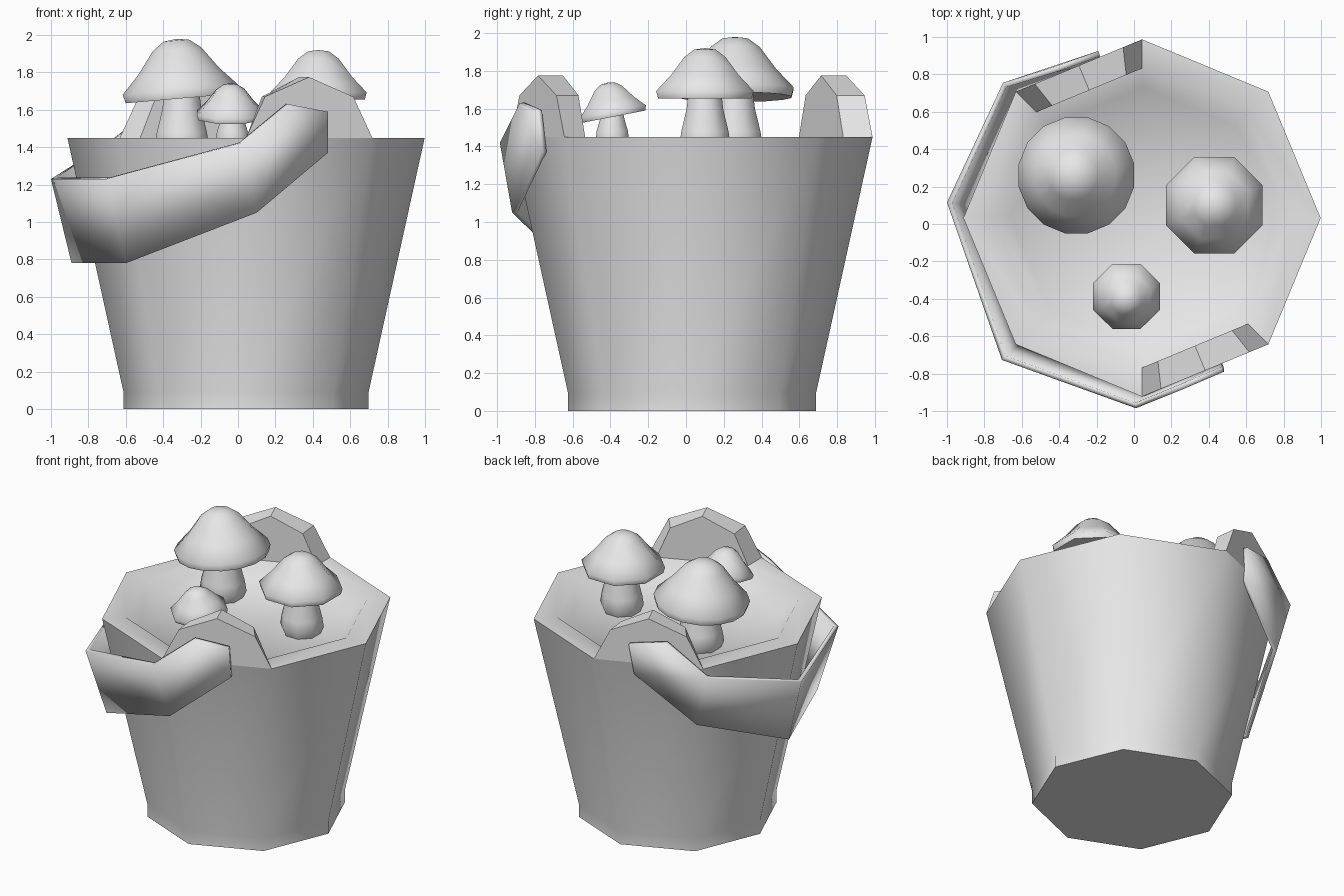
import bpy
import bmesh
from math import cos, sin, pi, radians
from mathutils import Matrix, Vector

cube = bpy.data.objects.get("Cube")
if cube:
    bpy.data.objects.remove(cube, do_unlink=True)

grey = bpy.data.materials.new("plain grey")
grey.use_nodes = True
grey.diffuse_color = (0.8, 0.8, 0.8, 1)
grey.node_tree.nodes["Principled BSDF"].inputs["Base Color"].default_value = (0.8, 0.8, 0.8, 1)

CX, CY = 0.043, 0.032      # bucket axis
RIM = 1.45                 # rim height
R_OUT, R_IN = 0.955, 0.80  # rim radii
SOIL = 1.36


def finish(name, bm, angle):
    bmesh.ops.recalc_face_normals(bm, faces=bm.faces)
    mesh = bpy.data.meshes.new(name)
    bm.to_mesh(mesh)
    bm.free()
    mesh.materials.append(grey)
    obj = bpy.data.objects.new(name, mesh)
    bpy.context.collection.objects.link(obj)
    bpy.ops.object.select_all(action="DESELECT")
    obj.select_set(True)
    bpy.context.view_layer.objects.active = obj
    bpy.ops.object.shade_smooth_by_angle(angle=radians(angle))
    return obj


def lathe(name, profile, sides, place, turn=0.0, angle=60):
    """Revolve (radius, z) points about z into a closed solid."""
    bm = bmesh.new()
    rings = []
    for r, z in profile:
        if r == 0:
            rings.append([bm.verts.new((0, 0, z))] * sides)
        else:
            rings.append([bm.verts.new((r * cos(turn + 2 * pi * i / sides),
                                        r * sin(turn + 2 * pi * i / sides), z))
                          for i in range(sides)])
    for a, b in zip(rings, rings[1:]):
        for i in range(sides):
            j = (i + 1) % sides
            corners = list(dict.fromkeys((a[i], a[j], b[j], b[i])))
            bm.faces.new(corners)
    bm.transform(place)
    return finish(name, bm, angle)


# Bucket with foot band, thick rim and sunken soil
lathe("bucket", [(0, 0), (0.655, 0), (0.655, 0.09), (R_OUT, RIM),
                 (R_IN, RIM), (0.70, SOIL), (0, SOIL)],
      8, Matrix.Translation((CX, CY, 0)))


# Arched lugs rising from two opposite rim segments
def lug(name, start):
    def rim_point(r, t):
        a, b = [Vector((CX + r * cos(q), CY + r * sin(q), 0))
                for q in (start, start + pi / 4)]
        return a.lerp(b, t)
    arch = [(0, 0), (0.15, 0.22), (0.5, 0.325), (0.85, 0.22), (1, 0)]
    bm = bmesh.new()
    sheets = [[bm.verts.new(rim_point(r, t) + Vector((0, 0, RIM + h))) for t, h in arch]
              for r in (R_OUT, R_IN)]
    for sheet in sheets:
        bm.faces.new(sheet)
    for i in range(len(arch)):
        j = (i + 1) % len(arch)
        bm.faces.new((sheets[0][i], sheets[0][j], sheets[1][j], sheets[1][i]))
    finish(name, bm, 30)


lug("front_lug", -pi / 2)
lug("back_lug", pi / 2)

# Strap handle hanging round the right side, with pointed ends on the lugs
bm = bmesh.new()
top = [bm.verts.new(p) for p in [(0.48, -0.79, 1.59), (0.27, -0.88, 1.63),
                                 (0.01, -0.985, 1.42), (-0.706, -0.727, 1.23),
                                 (-1.0, 0.115, 1.23), (-0.70, 0.755, 1.42),
                                 (-0.43, 0.84, 1.63), (-0.19, 0.925, 1.59)]]
low = [bm.verts.new(p) for p in [(0.48, -0.765, 1.37), (0.10, -0.92, 1.05),
                                 (-0.60, -0.64, 0.78), (-0.89, 0.10, 0.78),
                                 (-0.60, 0.735, 1.05), (-0.21, 0.89, 1.37)]]
bm.faces.new((top[0], top[1], top[2], low[1], low[0]))
for i in range(1, 4):
    bm.faces.new((low[i], top[i + 1], top[i + 2], low[i + 1]))
bm.faces.new((low[4], top[5], top[6], top[7], low[5]))
handle = finish("handle", bm, 60)
solid = handle.modifiers.new("thickness", "SOLIDIFY")
solid.thickness = 0.03
# Thicken towards the bucket axis
face = handle.data.polygons[2]
outward = face.normal.dot(face.center - Vector((CX, CY, face.center.z))) > 0
solid.offset = -1 if outward else 1

# Mushrooms: cap profile in units of cap radius, hanging from its top
CAP = [(0, 0), (0.22, -0.03), (0.42, -0.18), (0.70, -0.56), (1, -0.88),
       (0.96, -1.03), (0.6, -1.0), (0, -0.95)]


def mushroom(name, x, y, peak, radius, sides, stem, lean_x, lean_y):
    turn = pi / sides
    grow = 1 / cos(turn)
    mid = peak - 0.8 * radius
    lean = Matrix.Rotation(radians(lean_x), 4, "X") @ Matrix.Rotation(radians(lean_y), 4, "Y")
    place = Matrix.Translation((x, y, mid)) @ lean
    lathe(name + "_cap", [(r * radius * grow, z * radius + 0.8 * radius) for r, z in CAP],
          sides, place, turn, 75)
    under = peak - 0.93 * radius
    lathe(name + "_stem", [(0, SOIL - 0.02), (stem * 0.85, SOIL - 0.02), (stem * 1.08, SOIL + 0.05),
                           (stem, RIM + 0.03), (stem * 0.78, (RIM + under) / 2 + 0.03),
                           (stem * 0.70, under), (0, under)],
          8, Matrix.Translation((x + 0.01, y, 0)), pi / 8)


mushroom("large_mushroom", -0.31, 0.26, 1.98, 0.31, 16, 0.145, 0, -5)
mushroom("medium_mushroom", 0.43, 0.10, 1.92, 0.258, 8, 0.135, 0, 0)
mushroom("small_mushroom", -0.04, -0.39, 1.74, 0.178, 8, 0.09, 11, 0)
